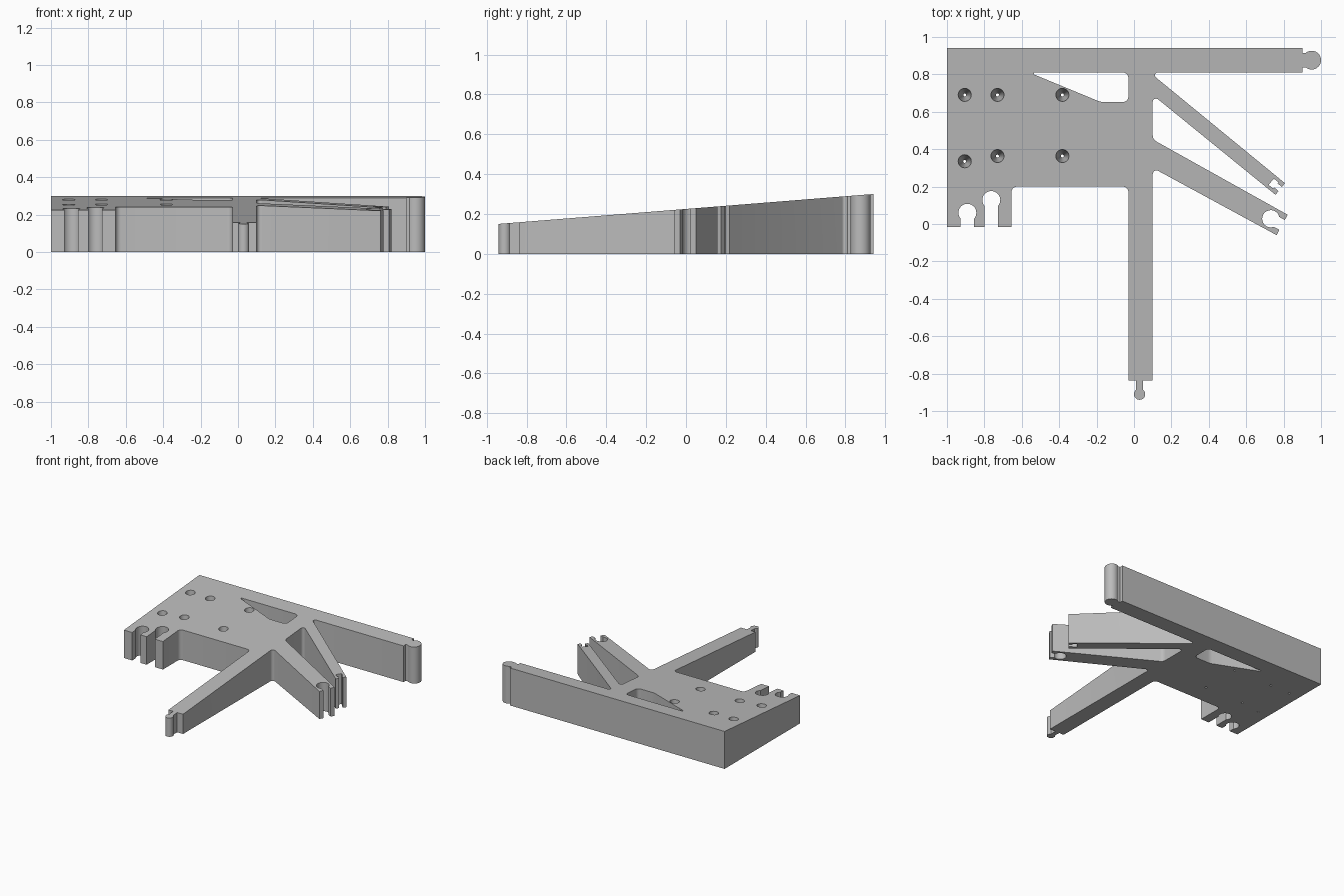
import bpy
import bmesh
from math import sin, cos, tan, radians
from mathutils import Vector, Matrix

if "Cube" in bpy.data.objects:
    bpy.data.objects.remove(bpy.data.objects["Cube"])

grey = bpy.data.materials.new("plain grey")
grey.use_nodes = True
grey.diffuse_color = (0.5, 0.5, 0.5, 1)
grey.node_tree.nodes["Principled BSDF"].inputs["Base Color"].default_value = (0.5, 0.5, 0.5, 1)


def top_height(y):
    return 0.15 + 0.15 * (y + 0.94) / 1.88


def arc(cx, cy, r, start, end, steps=24):
    angles = [radians(start + (end - start) * i / steps) for i in range(steps + 1)]
    return [(cx + r * cos(a), cy + r * sin(a)) for a in angles]


def place(points, origin, degrees):
    """Move points from an arm tip's own frame into the plan."""
    turn = Matrix.Rotation(radians(degrees), 2)
    return [tuple(turn @ Vector(p) + Vector(origin)) for p in points]


def rounded(points, steps=7):
    """Points are (x, y) or (x, y, fillet radius)."""
    out = []
    for i, p in enumerate(points):
        corner = Vector(p[:2])
        if len(p) == 2:
            out.append(corner)
            continue
        a = (Vector(points[i - 1][:2]) - corner).normalized()
        b = (Vector(points[(i + 1) % len(points)][:2]) - corner).normalized()
        half = a.angle(b) / 2
        reach = p[2] / tan(half)
        centre = corner + (a + b).normalized() * (p[2] / sin(half))
        u, v = corner + a * reach - centre, corner + b * reach - centre
        sweep = u.angle_signed(v)
        for k in range(steps + 1):
            out.append(centre + Matrix.Rotation(-sweep * k / steps, 2) @ u)
    return out


def finish(name, bm):
    bmesh.ops.recalc_face_normals(bm, faces=bm.faces)
    mesh = bpy.data.meshes.new(name)
    bm.to_mesh(mesh)
    bm.free()
    mesh.materials.append(grey)
    obj = bpy.data.objects.new(name, mesh)
    bpy.context.collection.objects.link(obj)
    return obj


def prism(name, outline, bottom, height):
    bm = bmesh.new()
    low = [bm.verts.new((x, y, bottom)) for x, y in outline]
    high = [bm.verts.new((x, y, height(y))) for x, y in outline]
    bm.faces.new(low)
    bm.faces.new(high)
    for i in range(len(low)):
        bm.faces.new((low[i - 1], low[i], high[i], high[i - 1]))
    return finish(name, bm)


# Back bar with its round connector
outline = [(-1, 0.94), (0.9, 0.94), (0.9, 0.915)]
outline += arc(0.95, 0.876, 0.05, 130, -130)
outline += [(0.9, 0.837), (0.9, 0.81), (0.085, 0.81, 0.015)]

# Upper diagonal arm with a stepped slot
outline += place([(0, 0.04), (0, 0.014), (-0.03, 0.014), (-0.03, 0.022), (-0.062, 0.022),
                  (-0.062, -0.022), (-0.03, -0.022), (-0.03, -0.014), (0, -0.014), (0, -0.04)],
                 (0.782, 0.187), -39)
outline += [(0.1, 0.69, 0.018), (0.1, 0.452, 0.04)]

# Lower diagonal arm with a round socket
outline += place([(0, 0.062), (0, 0.03)] + arc(-0.069, 0, 0.046, 41, 319)
                 + [(0, -0.03), (0, -0.062)], (0.792, -0.005), -28.6)
outline += [(0.1, 0.3, 0.02)]

# Front stem with its small round connector
outline += [(0.1, -0.838), (0.048, -0.838)]
outline += arc(0.03, -0.91, 0.03, 53, -233)
outline += [(0.012, -0.838), (-0.03, -0.838), (-0.03, 0.2, 0.03), (-0.655, 0.2, 0.03)]

# Two keyhole sockets along the front of the plate
outline.append((-0.655, -0.015))
for x, y in ((-0.763, 0.128), (-0.891, 0.06)):
    outline.append((x + 0.036, -0.015))
    outline += arc(x, y, 0.048, -42, 222)
    outline.append((x - 0.036, -0.015))
outline.append((-1, -0.015))

body = prism("wedge_bracket", rounded(outline), 0, top_height)

# Window cutter and tapered hole cutters
window = [(-0.56, 0.81, 0.006), (-0.03, 0.81, 0.03), (-0.03, 0.652, 0.03), (-0.178, 0.652, 0.09)]
cutters = [prism("window_cutter", rounded(window), -0.1, lambda y: 0.5)]
holes = [(x, y) for x in (-0.73, -0.383) for y in (0.69, 0.363)]
for x, y in holes + [(-0.905, 0.69), (-0.905, 0.335)]:
    slope = (0.035 - 0.008) / top_height(y)
    bm = bmesh.new()
    bmesh.ops.create_cone(bm, cap_ends=True, segments=32, depth=0.42,
                          radius1=0.008 - 0.02 * slope, radius2=0.008 + 0.4 * slope,
                          matrix=Matrix.Translation((x, y, 0.19)))
    cutters.append(finish("hole_cutter", bm))

bpy.ops.object.select_all(action="DESELECT")
body.select_set(True)
bpy.context.view_layer.objects.active = body
for cutter in cutters:
    cutter.hide_render = True
    cut = body.modifiers.new("cut", "BOOLEAN")
    cut.operation = "DIFFERENCE"
    cut.solver = "EXACT"
    cut.object = cutter
    bpy.ops.object.modifier_apply(modifier=cut.name)
    bpy.data.objects.remove(cutter)

bpy.ops.object.shade_smooth_by_angle(angle=radians(30))
